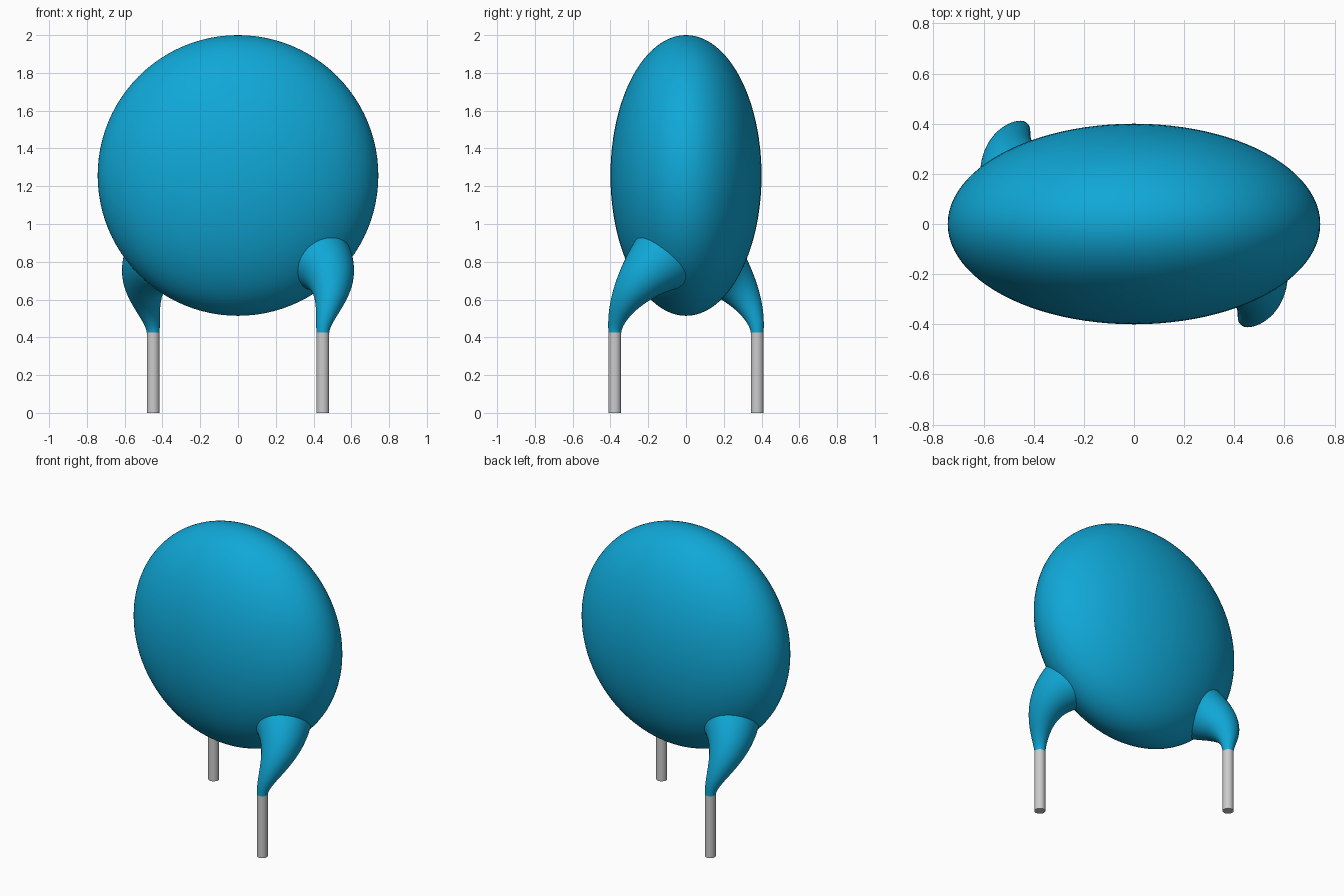
import bpy, bmesh, math
from mathutils import Vector, Matrix

cube = bpy.data.objects.get("Cube")
if cube:
    bpy.data.objects.remove(cube, do_unlink=True)


def make_material(name, rgb, rough):
    mat = bpy.data.materials.new(name)
    mat.use_nodes = True
    mat.diffuse_color = (*rgb, 1)
    bsdf = mat.node_tree.nodes["Principled BSDF"]
    bsdf.inputs["Base Color"].default_value = (*rgb, 1)
    bsdf.inputs["Roughness"].default_value = rough
    return mat


blue = make_material("blue coating", (0.005, 0.39, 0.68), 0.4)
grey = make_material("grey metal", (0.6, 0.6, 0.6), 0.4)


def finish(bm, name, mat):
    """Turn a bmesh into a smooth-shaded object with sharp edges kept."""
    bmesh.ops.recalc_face_normals(bm, faces=bm.faces)
    mesh = bpy.data.meshes.new(name)
    bm.to_mesh(mesh)
    bm.free()
    mesh.materials.append(mat)
    obj = bpy.data.objects.new(name, mesh)
    bpy.context.collection.objects.link(obj)
    bpy.ops.object.select_all(action='DESELECT')
    obj.select_set(True)
    bpy.context.view_layer.objects.active = obj
    bpy.ops.object.shade_smooth_by_angle(angle=math.radians(40))
    return obj


# Flattened disc body
bm = bmesh.new()
bmesh.ops.create_uvsphere(bm, u_segments=96, v_segments=48, radius=1)
bmesh.ops.scale(bm, vec=(0.743, 0.4, 0.743), verts=bm.verts)
bmesh.ops.translate(bm, vec=(0, 0, 1.257), verts=bm.verts)
finish(bm, "disc_body", blue)

# Neck centre line (cubic curve from the lead up into the body)
LEAD_X, LEAD_Y, LEAD_TOP, LEAD_R = 0.449, -0.377, 0.425, 0.034
END_R, SIDES, STEPS = 0.18, 40, 24
P = [Vector(p) for p in ((LEAD_X, LEAD_Y, LEAD_TOP), (0.45, -0.375, 0.53),
                         (0.555, -0.285, 0.685), (0.43, -0.13, 0.81))]


def neck_point(t):
    s = 1 - t
    pos = P[0]*s**3 + P[1]*3*s*s*t + P[2]*3*s*t*t + P[3]*t**3
    tangent = (P[1]-P[0])*s*s + (P[2]-P[1])*2*s*t + (P[3]-P[2])*t*t
    return pos, tangent.normalized()


def add_ring(bm, pos, tangent, radius):
    turn = Vector((0, 0, 1)).rotation_difference(tangent)
    return [bm.verts.new(pos + turn @ Vector((radius*math.cos(a), radius*math.sin(a), 0)))
            for a in (2*math.pi*i/SIDES for i in range(SIDES))]


def build_neck(name, turn):
    bm = bmesh.new()
    rings = []
    for i in range(STEPS + 1):
        t = i / STEPS
        pos, tangent = neck_point(t)
        if i == 0:
            tangent = Vector((0, 0, 1))
        rings.append(add_ring(bm, pos, tangent, LEAD_R + (END_R - LEAD_R)*t**1.5))
    # Short extension buried in the body
    rings.append(add_ring(bm, pos + tangent*0.05, tangent, END_R))
    for a, b in zip(rings, rings[1:]):
        for j in range(SIDES):
            k = (j + 1) % SIDES
            bm.faces.new((a[j], a[k], b[k], b[j]))
    bm.faces.new(rings[0])
    bm.faces.new(rings[-1])
    bm.transform(turn)
    finish(bm, name, blue)


def build_lead(name, turn):
    bm = bmesh.new()
    bmesh.ops.create_cone(bm, cap_ends=True, segments=SIDES, radius1=LEAD_R,
                          radius2=LEAD_R, depth=LEAD_TOP)
    bmesh.ops.translate(bm, vec=(LEAD_X, LEAD_Y, LEAD_TOP/2), verts=bm.verts)
    bm.transform(turn)
    finish(bm, name, grey)


# Front pair, and the same pair turned half way round for the back
for side, angle in (("front", 0), ("back", math.pi)):
    turn = Matrix.Rotation(angle, 4, 'Z')
    build_neck(side + "_neck", turn)
    build_lead(side + "_lead", turn)
